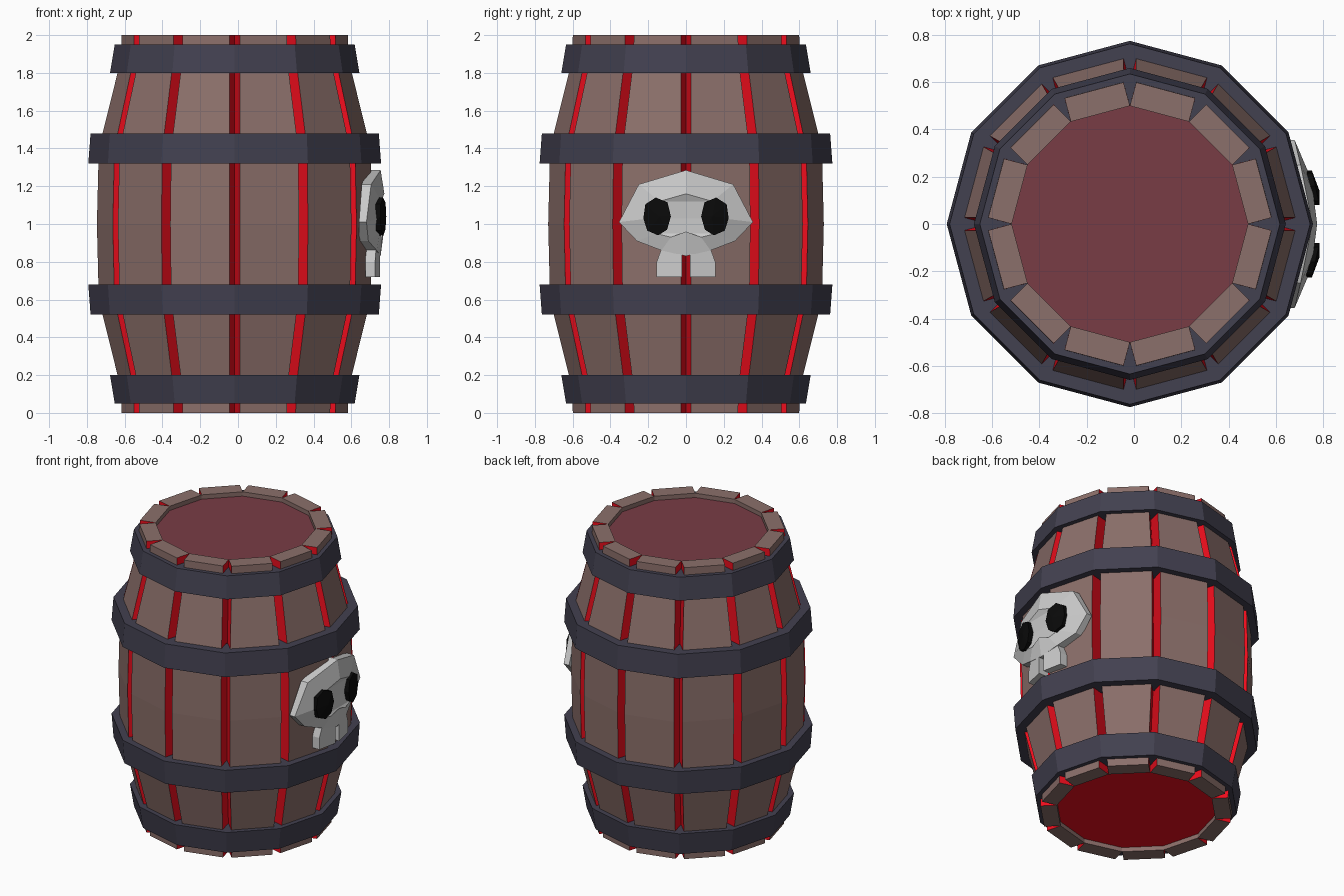
import bpy, bmesh
from math import sin, cos, pi, asin

if "Cube" in bpy.data.objects:
    bpy.data.objects.remove(bpy.data.objects["Cube"])

CX = -0.0175      # barrel axis, the skull sticks out on +x
N = 12


def material(name, rgb):
    m = bpy.data.materials.new(name)
    m.diffuse_color = (*rgb, 1)
    m.use_nodes = True
    m.node_tree.nodes["Principled BSDF"].inputs["Base Color"].default_value = m.diffuse_color
    return m


WOOD = material("wood", (0.26, 0.16, 0.145))
RED = material("red", (0.85, 0.004, 0.012))
LID = material("lid_red", (0.19, 0.045, 0.06))
IRON = material("iron", (0.055, 0.052, 0.08))
BLACK = material("black", (0.003, 0.003, 0.003))


def finish(name, bm, mats=()):
    bmesh.ops.recalc_face_normals(bm, faces=bm.faces)
    me = bpy.data.meshes.new(name)
    bm.to_mesh(me)
    bm.free()
    ob = bpy.data.objects.new(name, me)
    bpy.context.collection.objects.link(ob)
    for m in mats:
        me.materials.append(m)
    return ob


def polar(r, a, z):
    return (CX + r * cos(a), r * sin(a), z)


def bridge(bm, a, b, mat_for=lambda i: 0):
    n = len(a)
    for i in range(n):
        j = (i + 1) % n
        bm.faces.new((a[i], a[j], b[j], b[i])).material_index = mat_for(i)


def loft(bm, back, front):
    """Closed solid between two matching outlines."""
    a = [bm.verts.new(p) for p in back]
    b = [bm.verts.new(p) for p in front]
    bridge(bm, a, b)
    bm.faces.new(a)
    return b


# staves: bulging planks with red V grooves between them
half = [(0.0, 0.6), (0.125, 0.602), (0.6, 0.72), (1.0, 0.73)]
profile = half + [(2 - z, r) for z, r in half[-2::-1]]
bm = bmesh.new()
for k in range(N):
    mid = (k + 0.5) * 2 * pi / N
    rings = []
    for z, r in profile:
        w = pi / N
        g = w - asin(0.027 / r)
        pts = [(r - 0.1, -w), (r, -g), (r, g), (r - 0.1, w)]
        rings.append([bm.verts.new(polar(q, mid + a, z)) for q, a in pts])
    for a, b in zip(rings, rings[1:]):
        bridge(bm, a, b, lambda i: 1 if i in (0, 2) else 0)
    bm.faces.new(rings[0])
    bm.faces.new(rings[-1])
finish("staves", bm, [WOOD, RED])

# recessed end discs
for name, z, mat in (("top_lid", 1.97, LID), ("bottom_lid", 0.03, RED)):
    bm = bmesh.new()
    bm.faces.new([bm.verts.new(polar(0.501, i * 2 * pi / N, z)) for i in range(N)])
    ob = finish(name, bm, [mat])
    if z > 1:
        ob.data.flip_normals() if ob.data.polygons[0].normal.z < 0 else None
    elif ob.data.polygons[0].normal.z > 0:
        ob.data.flip_normals()

# iron hoops, wider towards the middle of the barrel
for name, z0, z1, r0, r1, inner in (
        ("bottom_hoop", 0.05, 0.2, 0.635, 0.66, 0.5),
        ("lower_hoop", 0.52, 0.68, 0.763, 0.775, 0.62),
        ("upper_hoop", 1.32, 1.48, 0.775, 0.763, 0.62),
        ("top_hoop", 1.8, 1.95, 0.66, 0.635, 0.5)):
    bm = bmesh.new()
    rings = [[bm.verts.new(polar(r, i * 2 * pi / N, z)) for i in range(N)]
             for r, z in ((inner, z0), (r0, z0), (r1, z1), (inner, z1))]
    for i in range(4):
        bridge(bm, rings[i], rings[(i + 1) % 4])
    finish(name, bm, [IRON])

# skull plate: outline rim, raised inner ring, centre ridge (half points: x, y, z)
rim = [(0.755, 0, 1.285), (0.705, 0.25, 1.21), (0.68, 0.355, 1.01),
       (0.69, 0.26, 0.91), (0.735, 0.13, 0.86), (0.755, 0, 0.83)]
ridge = [(0.775, 0, 1.16), (0.757, 0.14, 1.12), (0.75, 0.19, 1.03),
         (0.75, 0.16, 0.95), (0.76, 0.08, 0.93), (0.772, 0, 0.96)]


def mirrored(pts):
    return pts + [(x, -y, z) for x, y, z in pts[-2:0:-1]]


bm = bmesh.new()
front = mirrored(rim)
back = [(x - 0.075 + 0.1 * abs(y), y, z) for x, y, z in front]
outer = loft(bm, back, front)
inner = [bm.verts.new(p) for p in mirrored(ridge)]
bridge(bm, outer, inner)
n = len(inner)
for i in range(n // 2):
    a, b = inner[i], inner[i + 1]
    c, d = inner[-i % n], inner[n - i - 1]
    bm.faces.new(list(dict.fromkeys((a, b, d, c))))
finish("skull", bm)

# teeth and eye sockets on both sides
tooth = [(0.02, 0.72), (0.155, 0.72), (0.155, 0.8), (0.13, 0.87), (0.02, 0.87)]
eye = [(0.08, 1.04), (0.098, 1.115), (0.16, 1.14), (0.215, 1.105),
       (0.226, 1.03), (0.205, 0.965), (0.148, 0.94), (0.1, 0.97)]
for side, s in (("left", -1), ("right", 1)):
    bm = bmesh.new()
    f = loft(bm, [(0.675, s * y, z) for y, z in tooth],
             [(0.757 - 0.2 * y, s * y, z) for y, z in tooth])
    bm.faces.new(f)
    finish(side + "_tooth", bm)

    bm = bmesh.new()
    f = loft(bm, [(0.75 - 0.25 * (y - 0.08), s * y, z) for y, z in eye],
             [(0.785 - 0.22 * (y - 0.08), s * y, z) for y, z in eye])
    tip = bm.verts.new((0.785, s * 0.14, 1.04))
    for i in range(len(f)):
        bm.faces.new((f[i], f[(i + 1) % len(f)], tip))
    finish(side + "_eye", bm, [BLACK])
